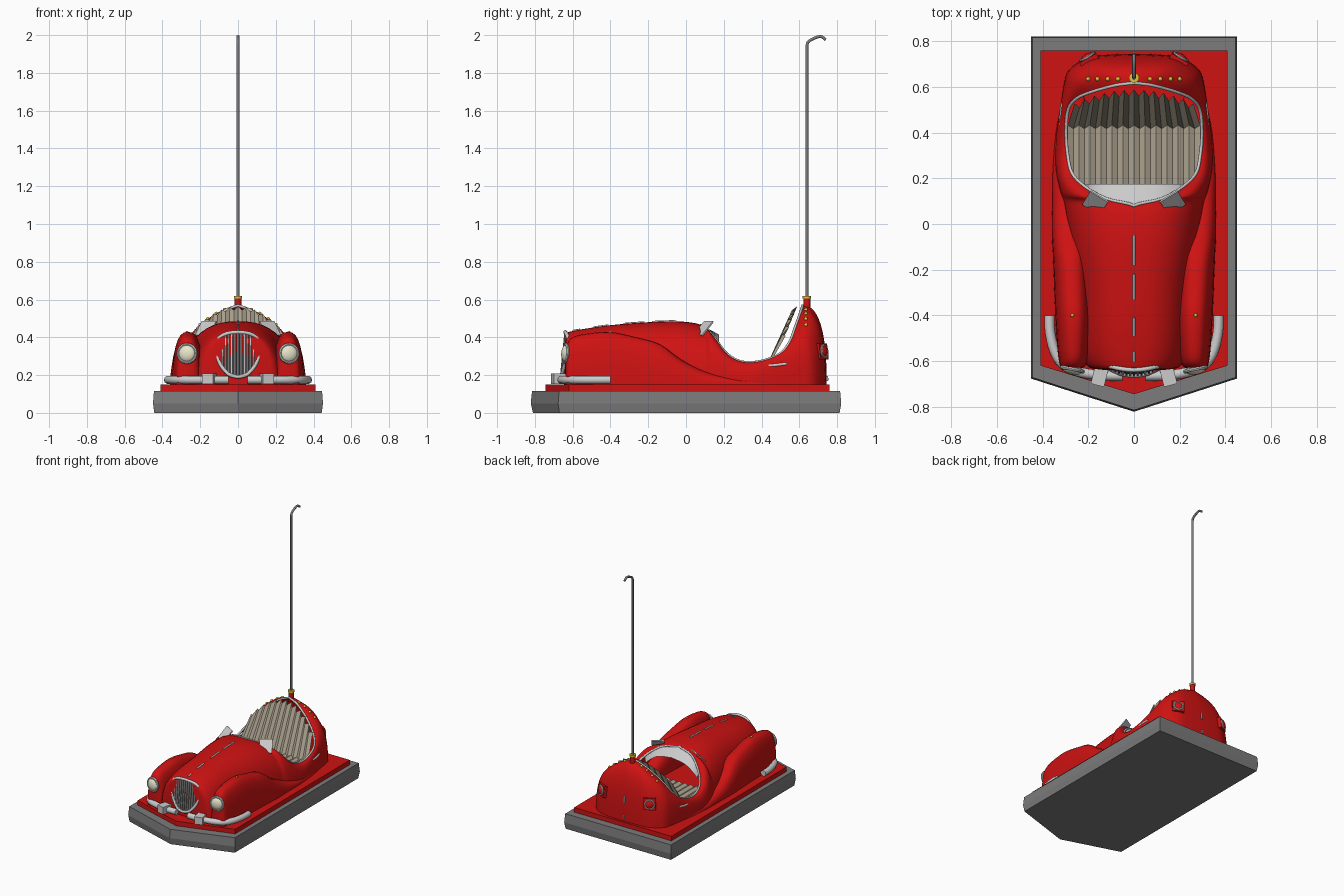
import bpy, math
from mathutils import Vector
from mathutils.bvhtree import BVHTree

if "Cube" in bpy.data.objects:
    bpy.data.objects.remove(bpy.data.objects["Cube"])


def material(name, rgb):
    m = bpy.data.materials.new(name)
    m.diffuse_color = (*rgb, 1)
    m.use_nodes = True
    m.node_tree.nodes["Principled BSDF"].inputs["Base Color"].default_value = m.diffuse_color
    return m


RED = material("red_paint", (0.62, 0.006, 0.006))
BEIGE = material("beige_vinyl", (0.42, 0.37, 0.28))
GOLD = material("gold", (0.75, 0.55, 0.03))
CREAM = material("cream_glass", (0.82, 0.79, 0.6))
DARK = material("dark_grey", (0.07, 0.07, 0.07))
STEEL = material("rubber_grey", (0.2, 0.2, 0.2))
UP = Vector((0, 0, 1))


def finish(ob, name, mat, smooth=True):
    ob.name = name
    if mat:
        ob.data.materials.append(mat)
    if smooth:
        bpy.ops.object.select_all(action='DESELECT')
        ob.select_set(True)
        bpy.context.view_layer.objects.active = ob
        bpy.ops.object.shade_smooth_by_angle(angle=math.radians(40))
    return ob


def grid(name, rows, mat, mirror=True, smooth=True, closed=False, caps=False):
    """Skin equal-length rows of points."""
    n = len(rows[0])
    verts = [p for r in rows for p in r]
    faces = [(i * n + j, i * n + (j + 1) % n, (i + 1) * n + (j + 1) % n, (i + 1) * n + j)
             for i in range(len(rows) - 1) for j in range(n if closed else n - 1)]
    if caps:
        faces += [tuple(range(n))[::-1], tuple(range(len(verts) - n, len(verts)))]
    me = bpy.data.meshes.new(name)
    me.from_pydata(verts, [], faces)
    ob = bpy.data.objects.new(name, me)
    bpy.context.collection.objects.link(ob)
    finish(ob, name, mat, smooth)
    if mirror:
        ob.modifiers.new("mirror", 'MIRROR')
    return BVHTree.FromPolygons(verts, faces)


def catmull(pts, steps):
    out = []
    for i in range(len(pts) - 1):
        a, b, c, d = pts[max(i - 1, 0)], pts[i], pts[i + 1], pts[min(i + 2, len(pts) - 1)]
        for s in range(steps):
            t = s / steps
            out.append(tuple(0.5 * (2 * q + (r - p) * t + (2 * p - 5 * q + 4 * r - w) * t * t
                                    + (3 * q - p - 3 * r + w) * t ** 3)
                             for p, q, r, w in zip(a, b, c, d)))
    return out + [tuple(pts[-1])]


def tube(name, pts, r, mat=None, cyclic=False):
    cu = bpy.data.curves.new(name, 'CURVE')
    cu.dimensions, cu.bevel_depth, cu.bevel_resolution, cu.use_fill_caps = '3D', r, 3, True
    sp = cu.splines.new('POLY')
    sp.points.add(len(pts) - 1)
    for q, p in zip(sp.points, pts):
        q.co = (*p, 1)
    sp.use_cyclic_u = cyclic
    ob = bpy.data.objects.new(name, cu)
    bpy.context.collection.objects.link(ob)
    if mat:
        cu.materials.append(mat)


def prim(kind, name, loc, scale=(1, 1, 1), mat=None, axis=UP, **kw):
    op = getattr(bpy.ops.mesh, "primitive_" + kind + "_add")
    op(location=loc, rotation=Vector(axis).to_track_quat('Z', 'Y').to_euler(), **kw)
    ob = bpy.context.object
    ob.scale = scale
    return finish(ob, name, mat)


# Pointed base: rubber bumper and red deck
def outline(w, back, side, tip, z):
    return [(w, back, z), (-w, back, z), (-w, side, z), (0, tip, z), (w, side, z)]


grid("rubber_bumper", [outline(.443, .813, -.67, -.81, 0), outline(.45, .822, -.677, -.822, .05),
                       outline(.445, .816, -.672, -.815, .115)], STEEL, False, False, True, True)
grid("deck", [outline(.41, .76, -.62, -.745, .11), outline(.41, .76, -.62, -.745, .15)],
     RED, False, False, True, True)

# Body shell: base x, y then top edge x, y, z (top edge becomes the cockpit rim)
body_rows = [(0, -.645, 0, -.645, .36), (.14, -.638, 0, -.638, .41), (.21, -.615, 0, -.615, .43),
             (.235, -.5, 0, -.45, .458), (.25, -.3, 0, -.28, .475), (.28, -.1, 0, -.08, .485),
             (.30, .03, 0, .03, .478), (.31, .10, 0, .08, .465), (.32, .13, .12, .11, .445),
             (.33, .17, .21, .16, .385), (.34, .22, .27, .22, .31), (.345, .3, .29, .3, .27),
             (.34, .4, .297, .4, .275), (.325, .5, .288, .5, .315), (.31, .6, .25, .55, .38),
             (.285, .675, .18, .58, .46), (.2, .73, .09, .605, .53), (.1, .742, .04, .613, .555),
             (0, .745, 0, .617, .568)]
R = [(max(a, 0), b, max(c, 0), d, e) for a, b, c, d, e in catmull(body_rows, 4)]


def section(bx, by, ex, ey, ez, n=12):
    pts = []
    for i in range(n + 1):
        t = math.pi / 2 * i / n
        c, s = max(math.cos(t), 0) ** .8, math.sin(t) ** .8
        pts.append((ex + (bx - ex) * c, ey + (by - ey) * c, .145 + (ez - .145) * s))
    return pts


shell = grid("body_shell", [section(*r) for r in R], RED)

# Fenders: y, centre x, half width, top z
fender_rows = [(-.637, .27, .0, .31), (-.63, .27, .045, .36), (-.6, .266, .063, .40),
               (-.52, .265, .073, .42), (-.4, .265, .08, .428), (-.27, .27, .08, .402),
               (-.14, .275, .08, .365), (-.03, .28, .08, .285), (.1, .28, .077, .22),
               (.25, .28, .075, .19), (.45, .27, .065, .17), (.6, .255, .03, .155)]
rings = []
for y, xc, hw, zt in catmull(fender_rows, 4):
    ring = []
    for i in range(17):
        c, s = math.cos(math.pi * i / 16), max(math.sin(math.pi * i / 16), 0)
        ring.append((xc + max(hw, 0) * math.copysign(abs(c) ** .75, c), y, .145 + (zt - .145) * s ** .75))
    rings.append(ring)
fender = grid("fenders", rings, RED)


def surf(x, y, tree=shell):
    hit, nor = tree.ray_cast(Vector((abs(x) + 1e-4, y, 1)), -UP)[:2]
    if hit is None:
        return Vector((x, y, .45)), UP
    nor = nor if nor.z > 0 else -nor
    sx = -1 if x < 0 else 1
    return Vector((x, y, hit.z)), Vector((nor.x * sx, nor.y, nor.z))


# Cockpit rim trim and dashboard
rim = [r[2:] for r in R[28:]]
tube("cockpit_trim", rim + [(-x, y, z) for x, y, z in rim[-2:0:-1]], .007, None, True)
arc = [p for p in rim if p[1] < .175 and p[2] > .3]
grid("dashboard", [arc, [(x * .95, .175, z - .05) for x, y, z in arc]], None)

# Pleated seat cushion and backrest
seat = [[], [], [], []]
for i in range(25):
    u = i / 12 - 1
    f = (-1) ** i
    x = .26 * u
    seat[0].append((.29 * u, .15, .15))
    seat[1].append((.29 * u, .15, .235 + .006 * f))
    seat[2].append((.29 * u, .425 + .008 * f, .235 + .006 * f))
    seat[3].append((x, .575 - .9 * x * x + .014 * f, .555 - 2.3 * x * x + .01 * f))
grid("pleated_seat", seat, BEIGE, False, False)

# Grille: shield frame, backing and vertical bars
half = [(0, .19), (.05, .205), (.095, .26), (.117, .33), (.105, .39), (.06, .42), (0, .428)]


def on_nose(x, z, out=0):
    return (x, -.662 + 1.8 * x * x + .1 * (z - .2) - out, z)


side = catmull(half, 4)
tube("grille_frame", [on_nose(x, z) for x, z in side] + [on_nose(-x, z) for x, z in side[-2:0:-1]],
     .01, None, True)
grid("grille_backing", [[on_nose(x * k, z, -.004) for x, z in side] for k in (1, .5, 0)], DARK)
for i in range(-6, 7):
    x = i * .0165
    zs = [z for w, z in side if w >= abs(x)]
    tube("grille_bar", [on_nose(x, min(zs)), on_nose(x, max(zs))], .005)

# Hood strips along the centre line
for a, b in ((-.6, -.56), (-.49, -.41), (-.33, -.22), (-.18, -.05)):
    tube("hood_strip", [surf(0, a + (b - a) * i / 4)[0] for i in range(5)], .006)

# Paired parts
for s in (1, -1):
    # headlights
    ax = (s * .2, -1, .05)
    c = (s * .27, -.637, .315)
    prim("torus", "headlight_ring", c, axis=ax, major_radius=.047, minor_radius=.009,
         major_segments=32, minor_segments=8)
    prim("uv_sphere", "headlight_lens", c, (1, 1, .5), CREAM, ax, radius=.045, segments=24, ring_count=12)
    # tube bumper and clamp
    path = [(.05, -.665), (.15, -.662), (.25, -.645), (.315, -.61), (.35, -.55), (.368, -.47), (.37, -.4)]
    tube("front_bumper", [(s * x, y, .175) for x, y in catmull(path, 4)], .022)
    b = prim("cube", "bumper_clamp", (s * .15, -.665, .18), (.06, .085, .055), size=1)
    b.rotation_euler = (0, 0, s * .25)
    # windscreen plates
    p, n = surf(s * .165, .1)
    prim("cube", "windscreen_plate", p + n * .012, (.09, .1, .008), axis=n, size=1)
    # tail lights
    ax = Vector((s * .5, .87, .12)).normalized()
    c = Vector((s * .2, .722, .325))
    prim("cube", "tail_light_housing", c - ax * .006, (.085, .085, .03), RED, ax, size=1)
    prim("torus", "tail_light_ring", c + ax * .012, axis=ax, major_radius=.032, minor_radius=.006,
         major_segments=28, minor_segments=8)
    prim("uv_sphere", "tail_light_lens", c + ax * .01, (1, 1, .5), RED, ax, radius=.03,
         segments=20, ring_count=10)
    # side handles
    tube("side_handle", [(s * .318, .43, .25), (s * .32, .47, .252), (s * .313, .53, .26)], .008)
    # rivets
    for x in (.07, .115, .16, .2):
        prim("uv_sphere", "rivet", surf(s * x, .635)[0], mat=GOLD, radius=.01, segments=12, ring_count=8)
    prim("uv_sphere", "fender_rivet", surf(s * .27, -.4, fender)[0], mat=GOLD, radius=.008,
         segments=12, ring_count=8)

# Rear centre strips
tube("rear_strip", [(0, .743, .29), (0, .738, .34)], .006)
tube("rear_strip_lower", [(0, .748, .17), (0, .747, .195)], .006)

# Contact pole with socket, collar and hook
prim("cylinder", "pole_socket", (0, .64, .575), mat=RED, radius=.019, depth=.07, vertices=20)
prim("cylinder", "pole_collar", (0, .64, .613), mat=GOLD, radius=.022, depth=.014, vertices=20)
hook = catmull([(0, .64, 1.94), (0, .648, 1.965), (0, .685, 1.986), (0, .715, 1.992), (0, .74, 1.975)], 5)
tube("contact_pole", [(0, .64, .56)] + hook, .008, STEEL)
